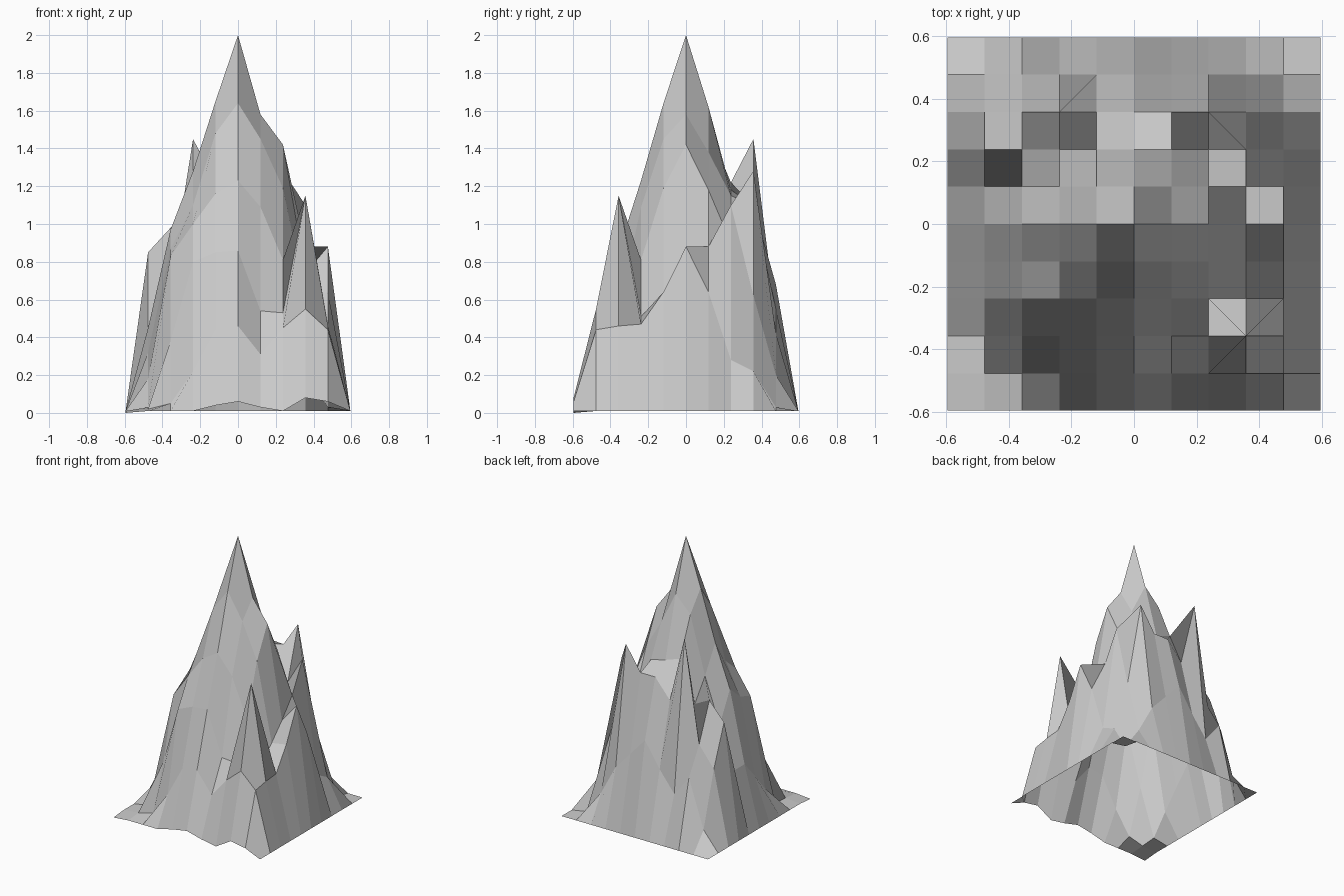
import bpy

if "Cube" in bpy.data.objects:
    bpy.data.objects.remove(bpy.data.objects["Cube"])

CELLS, SIZE = 10, 1.19

# Inner ground heights in hundredths: rows run back to front, columns left to right
INNER = [
    [15, 50, 35, 50, 68, 55, 42, 20, 3],
    [55, 70, 145, 96, 110, 110, 128, 62, 22],
    [85, 98, 92, 122, 118, 115, 90, 110, 28],
    [45, 75, 108, 150, 162, 138, 118, 88, 64],
    [45, 97, 128, 165, 200, 158, 142, 74, 88],
    [32, 87, 110, 148, 164, 145, 119, 62, 64],
    [18, 83, 100, 116, 123, 109, 81, 51, 47],
    [3, 38, 80, 85, 86, 54, 53, 115, 46],
    [2, 5, 22, 44, 46, 31, 45, 55, 44],
]
# Slightly uneven front rim; the other rims lie almost flat
FRONT_RIM = [0, 1, 1, 1, 4, 6, 3, 1, 8, 6, 1]


def height(row, col):
    if row == CELLS:
        return FRONT_RIM[col] / 100
    if row == 0 or col in (0, CELLS):
        return 0.01
    return INNER[row - 1][col - 1] / 100


# Flat ten by ten grid, raised into a craggy open-bottomed peak
bpy.ops.mesh.primitive_grid_add(x_subdivisions=CELLS, y_subdivisions=CELLS, size=SIZE)
peak = bpy.context.object
peak.name = "mountain_peak"
for v in peak.data.vertices:
    col = round((v.co.x / SIZE + 0.5) * CELLS)
    row = round((0.5 - v.co.y / SIZE) * CELLS)
    v.co.z = height(row, col)
peak.data.update()
bpy.ops.object.shade_flat()
